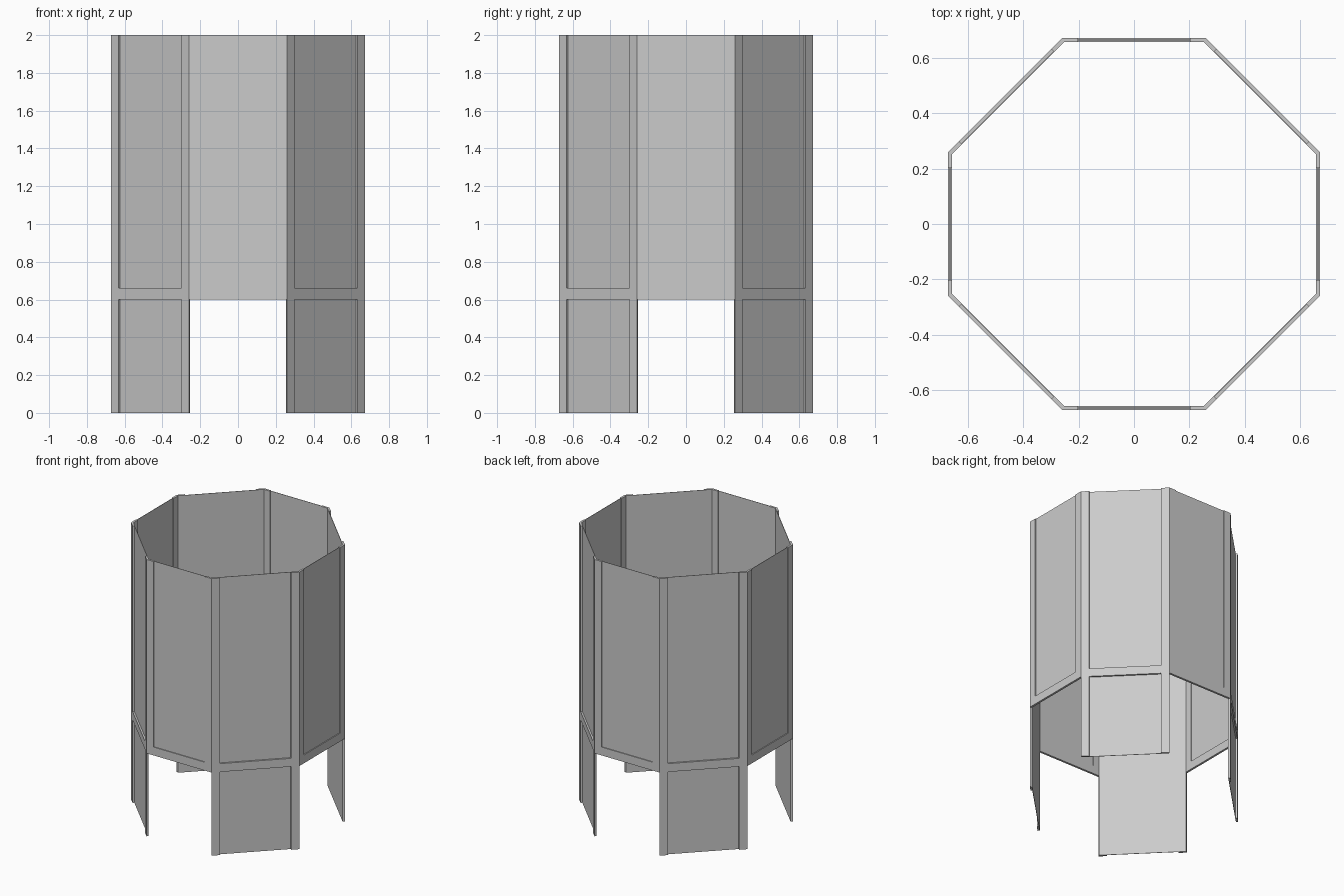
import bpy, bmesh, math

if "Cube" in bpy.data.objects:
    bpy.data.objects.remove(bpy.data.objects["Cube"])

T = 0.015        # frame thickness
W = 0.055        # width of frame strips
SHEET = 0.003    # sheet thickness
Z_RAIL, RAIL_H, TOP = 0.60, 0.06, 2.0
MITRE = math.tan(math.radians(22.5))


def extrude_outline(name, outline, half, v0, v1, apothem, angle):
    """Extrude a (u, z) outline from depth v0 to v1 on one octagon side.
    Points on the outer edges are mitred to meet the neighbouring side."""
    ca, sa = math.cos(angle), math.sin(angle)

    def place(u, z, v):
        if abs(u) > half - 1e-5:
            u = math.copysign(half - v * MITRE, u)
        r = apothem - v
        return (r * ca - u * sa, r * sa + u * ca, z)

    bm = bmesh.new()
    front = [bm.verts.new(place(u, z, v0)) for u, z in outline]
    back = [bm.verts.new(place(u, z, v1)) for u, z in outline]
    bm.faces.new(front)
    bm.faces.new(back[::-1])
    n = len(outline)
    for i in range(n):
        j = (i + 1) % n
        bm.faces.new((front[j], front[i], back[i], back[j]))
    bmesh.ops.recalc_face_normals(bm, faces=bm.faces[:])
    me = bpy.data.meshes.new(name)
    bm.to_mesh(me)
    bm.free()
    ob = bpy.data.objects.new(name, me)
    bpy.context.collection.objects.link(ob)
    return ob


def rect(h, z0, z1):
    return [(-h, z0), (h, z0), (h, z1), (-h, z1)]


def u_frame(h):
    i, zr = h - W, Z_RAIL + RAIL_H
    return [(-h, Z_RAIL), (h, Z_RAIL), (h, TOP), (i, TOP),
            (i, zr), (-i, zr), (-i, TOP), (-h, TOP)]


def h_frame(h):
    i, zr = h - W, Z_RAIL + RAIL_H
    return [(-h, 0), (-i, 0), (-i, Z_RAIL), (i, Z_RAIL), (i, 0), (h, 0),
            (h, TOP), (i, TOP), (i, zr), (-i, zr), (-i, TOP), (-h, TOP)]


AX_APOTHEM, AX_HALF = 0.672, 0.26
DG_APOTHEM = (AX_APOTHEM + AX_HALF) / math.sqrt(2)
DG_HALF = (AX_APOTHEM - AX_HALF) / math.sqrt(2)

for k in range(4):
    # short side panels: frame all through, sheet set in mid-depth
    a = k * math.pi / 2
    extrude_outline(f"short_panel_frame_{k}", u_frame(AX_HALF), AX_HALF,
                    0, T, AX_APOTHEM, a)
    mid = (T - SHEET) / 2
    extrude_outline(f"short_panel_sheet_{k}",
                    rect(AX_HALF - W, Z_RAIL + RAIL_H, TOP), AX_HALF,
                    mid, mid + SHEET, AX_APOTHEM, a)
    # diagonal panels reaching the ground: frame outside, flat sheet inside
    d = a + math.pi / 4
    extrude_outline(f"leg_panel_frame_{k}", h_frame(DG_HALF), DG_HALF,
                    0, T - SHEET, DG_APOTHEM, d)
    extrude_outline(f"leg_panel_sheet_{k}", rect(DG_HALF, 0, TOP), DG_HALF,
                    T - SHEET, T, DG_APOTHEM, d)
